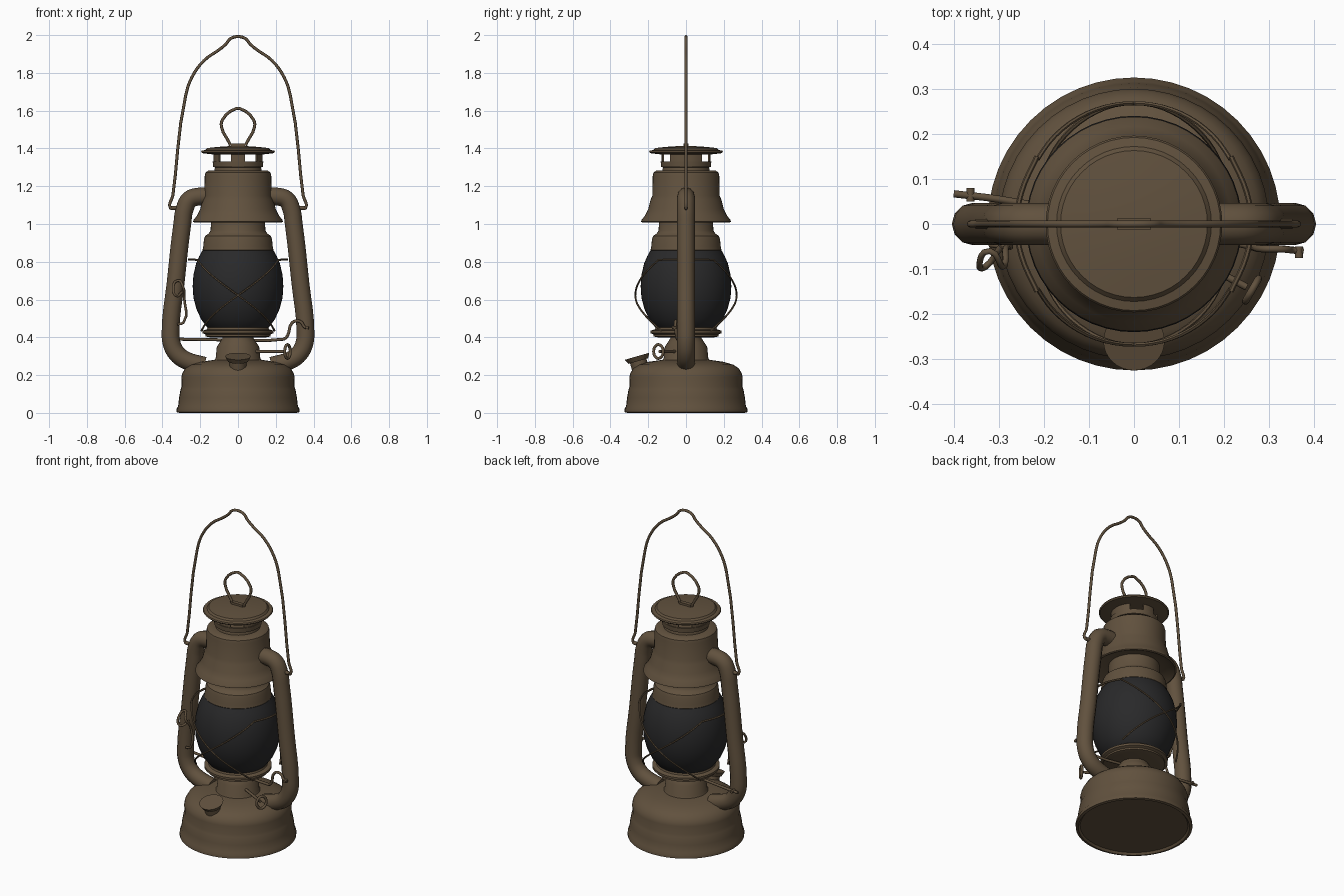
import bpy, bmesh, math
from mathutils import Vector

if "Cube" in bpy.data.objects:
    bpy.data.objects.remove(bpy.data.objects["Cube"])


def material(name, rgb):
    m = bpy.data.materials.new(name)
    m.diffuse_color = (*rgb, 1)
    m.use_nodes = True
    m.node_tree.nodes["Principled BSDF"].inputs["Base Color"].default_value = m.diffuse_color
    return m


BROWN = material("aged_brown_metal", (0.12, 0.083, 0.048))
DARK = material("dark_glass", (0.022, 0.022, 0.023))


def finish(ob, mat, angle=35):
    ob.data.materials.append(mat)
    bpy.ops.object.select_all(action='DESELECT')
    ob.select_set(True)
    bpy.context.view_layer.objects.active = ob
    if ob.type == 'CURVE':
        bpy.ops.object.convert(target='MESH')
    bpy.ops.object.shade_smooth_by_angle(angle=math.radians(angle))
    return ob


def lathe(name, profile, mat=BROWN, segs=48, closed=False):
    """Revolve (radius, z) points around z; radius 0 closes with a pole."""
    bm = bmesh.new()
    pts = [bm.verts.new((r, 0, z)) for r, z in profile]
    loop = pts + pts[:1] if closed else pts
    edges = [bm.edges.new(p) for p in zip(loop, loop[1:])]
    bmesh.ops.spin(bm, geom=pts + edges, cent=(0, 0, 0), axis=(0, 0, 1),
                   angle=math.tau, steps=segs)
    bmesh.ops.remove_doubles(bm, verts=bm.verts, dist=0.0002)
    bmesh.ops.recalc_face_normals(bm, faces=bm.faces)
    me = bpy.data.meshes.new(name)
    bm.to_mesh(me)
    bm.free()
    ob = bpy.data.objects.new(name, me)
    bpy.context.collection.objects.link(ob)
    return finish(ob, mat)


def tube(name, points, radius, closed=False, sides=2, res=4, smooth=True):
    """Round bar along a path."""
    cu = bpy.data.curves.new(name, 'CURVE')
    cu.dimensions = '3D'
    cu.bevel_depth = radius
    cu.bevel_resolution = sides
    cu.resolution_u = res
    cu.use_fill_caps = True
    sp = cu.splines.new('BEZIER')
    sp.bezier_points.add(len(points) - 1)
    for bp, p in zip(sp.bezier_points, points):
        bp.co = p
        bp.handle_left_type = bp.handle_right_type = 'AUTO' if smooth else 'VECTOR'
    sp.use_cyclic_u = closed
    ob = bpy.data.objects.new(name, cu)
    bpy.context.collection.objects.link(ob)
    return finish(ob, BROWN, 50)


# Fuel tank with rolled foot and rounded shoulder
lathe("fuel_tank", [(0, 0.012), (0.30, 0.012), (0.31, 0), (0.325, 0.004), (0.325, 0.022),
                    (0.317, 0.035), (0.312, 0.08), (0.304, 0.125), (0.298, 0.14),
                    (0.300, 0.19), (0.295, 0.21), (0.28, 0.235), (0.25, 0.255),
                    (0.20, 0.27), (0.13, 0.28), (0, 0.282)])

# Burner neck and globe plate
lathe("burner_neck", [(0, 0.27), (0.13, 0.27), (0.118, 0.29), (0.112, 0.35),
                      (0.095, 0.375), (0.08, 0.40), (0.08, 0.42), (0, 0.42)])
lathe("globe_plate", [(0, 0.398), (0.14, 0.398), (0.172, 0.405), (0.172, 0.415),
                      (0.188, 0.422), (0.188, 0.435), (0.165, 0.442), (0.16, 0.455), (0, 0.455)])

# Glass globe
lathe("globe", [(0.145, 0.44), (0.165, 0.455), (0.195, 0.495), (0.22, 0.55), (0.236, 0.61),
                (0.24, 0.67), (0.236, 0.73), (0.222, 0.79), (0.205, 0.83), (0.188, 0.86),
                (0.17, 0.865)], DARK)

# Collar above the globe
lathe("globe_collar", [(0, 0.855), (0.18, 0.855), (0.188, 0.862), (0.184, 0.88), (0.18, 0.92),
                       (0.174, 0.937), (0.155, 0.95), (0.145, 0.965), (0.142, 1.04), (0, 1.04)])

# Flared hood
lathe("hood", [(0.14, 1.035), (0.19, 1.03), (0.23, 1.008), (0.238, 1.012), (0.235, 1.022),
               (0.217, 1.045), (0.20, 1.08), (0.187, 1.13), (0.178, 1.15), (0.176, 1.255),
               (0.172, 1.272), (0.158, 1.282), (0.125, 1.284), (0.122, 1.30), (0.132, 1.302),
               (0.134, 1.33), (0.122, 1.33), (0.118, 1.30), (0, 1.30)])


# Curved vent plates between hood and cap, wide at the sides and narrow front and back
def vent_plate(name, centre, half):
    bm = bmesh.new()
    a = math.radians(centre - half)
    section = [bm.verts.new((r * math.cos(a), r * math.sin(a), z))
               for r, z in ((0.122, 1.31), (0.13, 1.31), (0.13, 1.38), (0.122, 1.38))]
    face = bm.faces.new(section)
    cap = bmesh.ops.duplicate(bm, geom=[face])['geom']
    bmesh.ops.spin(bm, geom=[g for g in cap if not isinstance(g, bmesh.types.BMVert)],
                   cent=(0, 0, 0), axis=(0, 0, 1), angle=math.radians(2 * half), steps=8)
    bmesh.ops.remove_doubles(bm, verts=bm.verts, dist=0.0002)
    bmesh.ops.recalc_face_normals(bm, faces=bm.faces)
    me = bpy.data.meshes.new(name)
    bm.to_mesh(me)
    bm.free()
    ob = bpy.data.objects.new(name, me)
    bpy.context.collection.objects.link(ob)
    finish(ob, BROWN)


for i in range(4):
    vent_plate("vent_plate", i * 90, 40 if i % 2 == 0 else 16)

# Cap with lifting loop
lathe("cap", [(0, 1.368), (0.13, 1.368), (0.19, 1.375), (0.196, 1.382), (0.192, 1.388),
              (0.172, 1.392), (0.163, 1.402), (0.11, 1.408), (0.05, 1.412), (0, 1.413)])
bpy.ops.mesh.primitive_cube_add(size=1, location=(0, 0, 1.414))
clip = bpy.context.object
clip.name = "loop_clip"
clip.scale = (0.075, 0.024, 0.022)
finish(clip, BROWN)
tube("lifting_loop", [(-0.04, 0, 1.415), (-0.047, 0, 1.432), (-0.088, 0, 1.515),
                      (-0.082, 0, 1.552), (-0.012, 0, 1.61), (0.012, 0, 1.61),
                      (0.082, 0, 1.552), (0.088, 0, 1.515), (0.047, 0, 1.432),
                      (0.04, 0, 1.415)], 0.008, res=3)

# Side air tubes with handle ears
for s in (-1, 1):
    tube("side_tube", [(s * x, 0, z) for x, z in
                       ((0.15, 1.145), (0.21, 1.145), (0.255, 1.13), (0.282, 1.08), (0.295, 1.00),
                        (0.33, 0.69), (0.357, 0.43), (0.352, 0.37), (0.325, 0.315),
                        (0.28, 0.28), (0.18, 0.25))], 0.047, sides=4)
    tube("handle_ear", [(s * 0.27, 0, 1.085), (s * 0.352, 0, 1.085)], 0.011)

# Wire carrying handle
half = [(0.335, 1.082), (0.358, 1.085), (0.345, 1.15), (0.277, 1.68), (0.245, 1.775),
        (0.18, 1.865), (0.09, 1.93), (0.062, 1.955), (0.04, 1.981)]
tube("carrying_handle", [(-x, 0, z) for x, z in half] + [(0, 0, 1.992)]
     + [(x, 0, z) for x, z in reversed(half)], 0.008)

# Crossed guard wires front and back, joined by side wires
for face in (-1, 1):
    for s in (-1, 1):
        path = []
        for i in range(13):
            t = i / 12
            z = 0.81 - 0.375 * t
            ang = math.radians(-56 + 112 * t)
            r = 0.268 - 0.35 * (z - 0.64) ** 2 - 0.05 * max(0, t - 0.6)
            path.append((s * r * math.sin(ang), face * r * math.cos(ang), z))
        tube("guard_wire", path, 0.005, sides=1, res=2)
for s in (-1, 1):
    tube("side_guard_wire", [(s * 0.215, -0.15, 0.81), (s * 0.25, -0.07, 0.812),
                             (s * 0.26, 0, 0.812), (s * 0.25, 0.07, 0.812),
                             (s * 0.215, 0.15, 0.81)], 0.006, sides=1)

# Tilted filler cap on the tank front
bpy.ops.mesh.primitive_cylinder_add(vertices=24, radius=0.045, depth=0.08,
                                    location=(0, -0.246, 0.25), rotation=(0.28, 0, 0))
ob = bpy.context.object
ob.name = "filler_neck"
finish(ob, BROWN)
bpy.ops.mesh.primitive_cone_add(vertices=32, radius1=0.054, radius2=0.068, depth=0.026,
                                location=(0, -0.256, 0.287), rotation=(0.28, 0, 0))
ob = bpy.context.object
ob.name = "filler_cap"
finish(ob, BROWN)

# Wick shaft with ring key
tube("wick_shaft", [(0.06, -0.04, 0.325), (0.25, -0.14, 0.325)], 0.008)
d = Vector((0.5, 0.866, 0))
tube("wick_ring", [Vector((0.262, -0.146, 0.325)) + 0.029 * (d * math.cos(a) + Vector((0, 0, math.sin(a) * 1.25)))
                   for a in (math.tau * i / 8 for i in range(8))], 0.008, closed=True)

# Globe lift rod passing under the globe, kinked at the right end
tube("lift_rod", [(-0.40, 0.067, 0.39), (-0.30, 0.055, 0.39), (0.24, -0.045, 0.39),
                  (0.26, -0.05, 0.405), (0.285, -0.055, 0.475), (0.31, -0.055, 0.487),
                  (0.335, -0.056, 0.48), (0.352, -0.058, 0.455), (0.375, -0.06, 0.45)], 0.008)
tube("lift_rod_pin_left", [(-0.363, 0.05, 0.39), (-0.363, 0.08, 0.39)], 0.009)
tube("lift_rod_pin_right", [(0.366, -0.05, 0.452), (0.366, -0.075, 0.452)], 0.009)

# Thumb loop lever on the left tube
tube("thumb_lever", [(-0.295, -0.05, 0.64), (-0.33, -0.095, 0.62), (-0.343, -0.09, 0.66),
                     (-0.32, -0.06, 0.70), (-0.292, -0.095, 0.67), (-0.285, -0.055, 0.61),
                     (-0.288, -0.05, 0.48), (-0.32, -0.045, 0.468)], 0.007)
